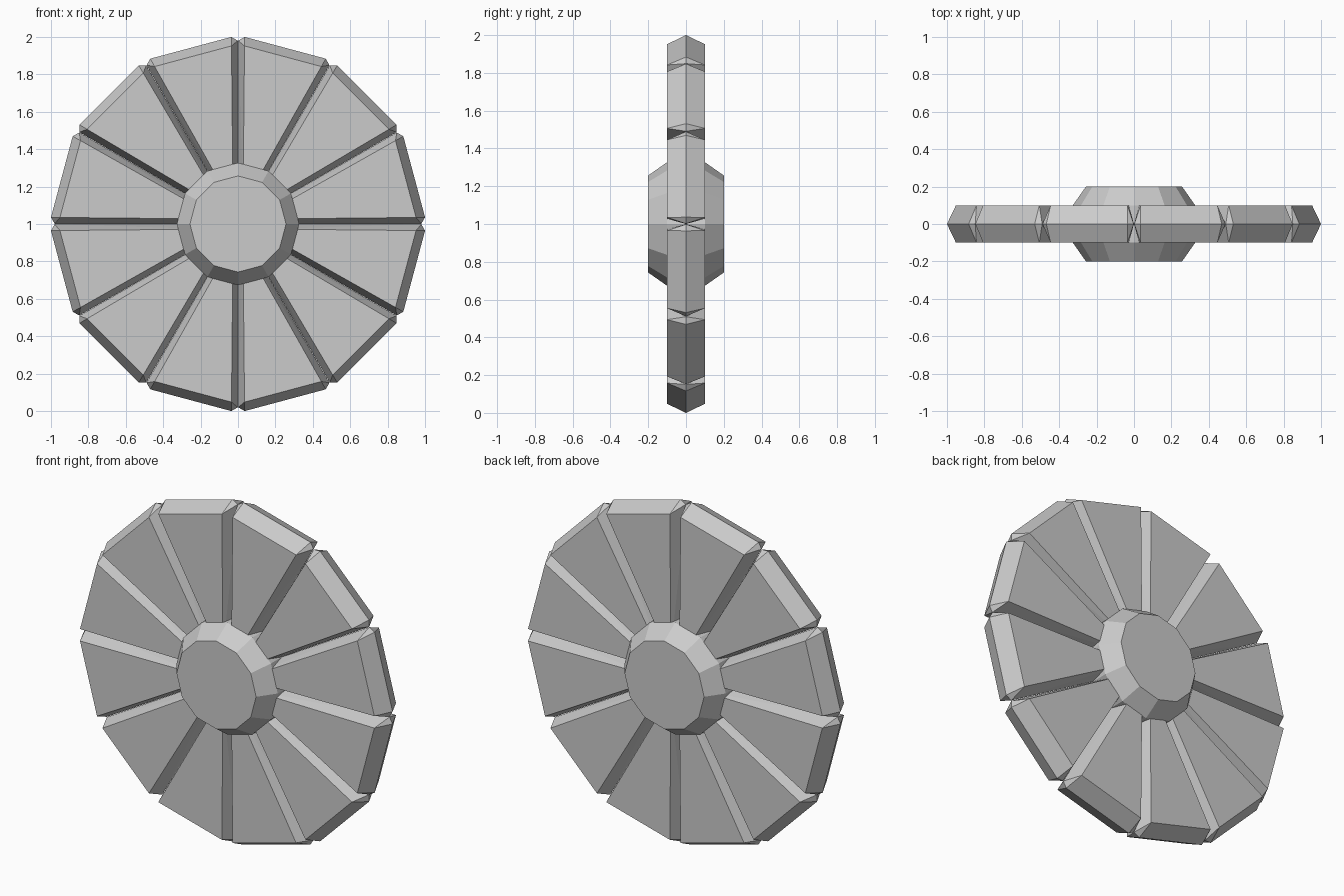
import bpy, bmesh
from math import sin, cos, radians, pi

if "Cube" in bpy.data.objects:
    bpy.data.objects.remove(bpy.data.objects["Cube"])

SIDES = 12
HALF = radians(180 / SIDES)      # half angle of one wedge
CENTRE = 1.0


def finish(name, bm):
    bmesh.ops.dissolve_limit(bm, angle_limit=radians(0.5), verts=bm.verts[:], edges=bm.edges[:])
    bmesh.ops.recalc_face_normals(bm, faces=bm.faces[:])
    mesh = bpy.data.meshes.new(name)
    bm.to_mesh(mesh)
    bm.free()
    obj = bpy.data.objects.new(name, mesh)
    bpy.context.collection.objects.link(obj)
    return obj


def seam_point(mid, side, r, inset, y):
    """Point at distance r along a wedge's seam, moved inset into the wedge."""
    a = mid + side * HALF
    x = r * sin(a) - side * inset * cos(a)
    z = r * cos(a) + side * inset * sin(a)
    return (x, y, CENTRE + z)


def wedge(index):
    mid = HALF * (2 * index + 1)
    bm = bmesh.new()
    for side in (-1, 1):
        # front and back plates, inset from the seam
        for y in (-0.1, 0.1):
            bm.verts.new(seam_point(mid, side, 0.15, 0.027, y))
            bm.verts.new(seam_point(mid, side, 0.952, 0.035, y))
        # middle ridge: seam bottom, notch and rim corner
        bm.verts.new(seam_point(mid, side, 0.15, 0.0, 0))
        bm.verts.new(seam_point(mid, side, 0.98, 0.001, 0))
        bm.verts.new(seam_point(mid, side, 1.0, 0.036, 0))
    bmesh.ops.convex_hull(bm, input=bm.verts[:])
    return finish(f"wedge_{index + 1}", bm)


for i in range(SIDES):
    wedge(i)

# hub: twelve-sided drum with chamfered ends
bm = bmesh.new()
for y, r in ((-0.2, 0.257), (-0.1, 0.327), (0.1, 0.327), (0.2, 0.257)):
    for i in range(SIDES):
        a = 2 * pi * i / SIDES
        bm.verts.new((r * sin(a), y, CENTRE + r * cos(a)))
bmesh.ops.convex_hull(bm, input=bm.verts[:])
finish("hub", bm)
